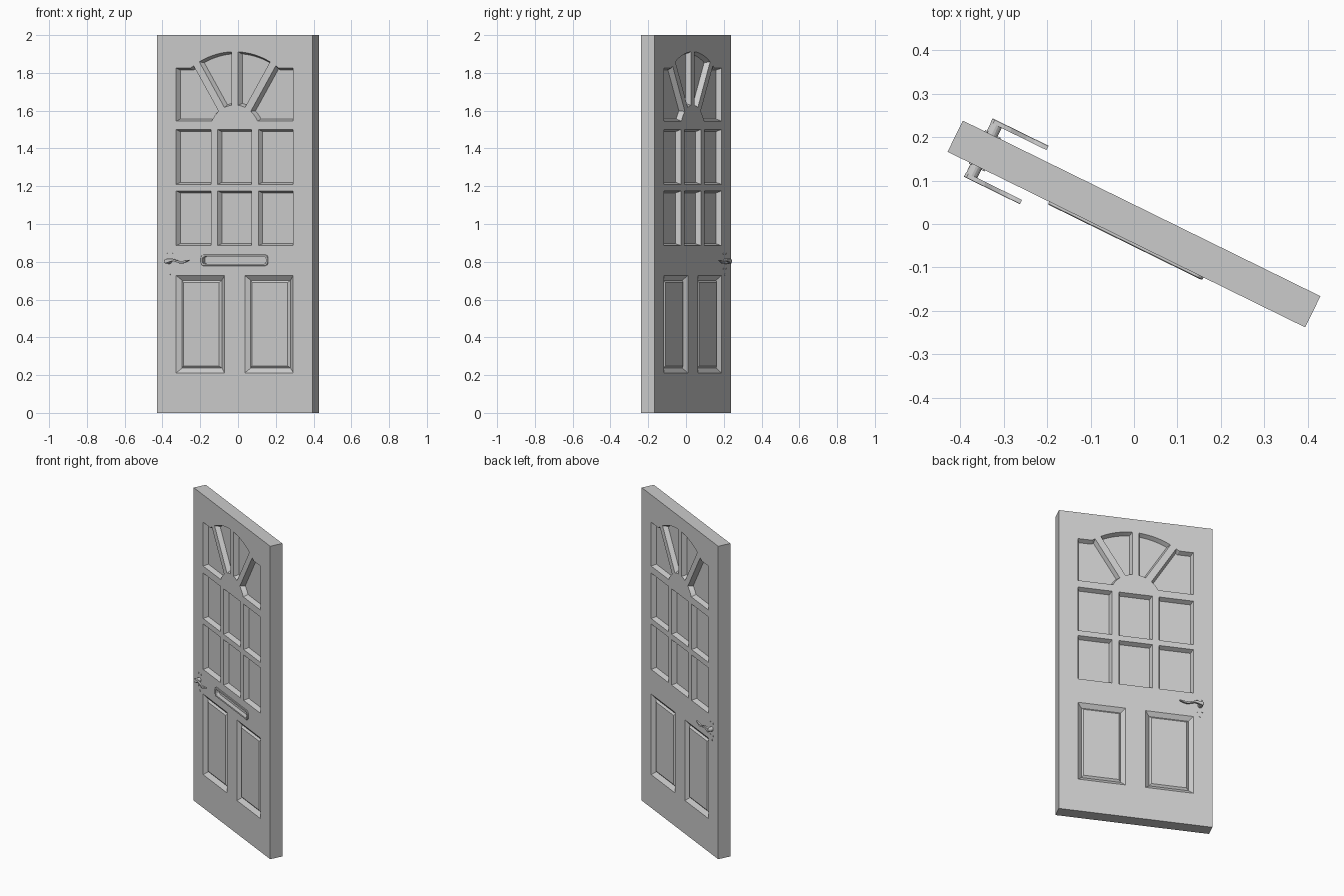
import bpy, bmesh
from math import sin, cos, asin, acos, pi, radians
from mathutils import Vector

if "Cube" in bpy.data.objects:
    bpy.data.objects.remove(bpy.data.objects["Cube"], do_unlink=True)

TURN = radians(-26.15)      # the door stands ajar
HALF_W, HALF_T, HEIGHT = 0.459, 0.04, 2.0

grey = bpy.data.materials.new("plain grey")
grey.use_nodes = True
colour = (0.6, 0.6, 0.6, 1)
grey.diffuse_color = colour
grey.node_tree.nodes["Principled BSDF"].inputs["Base Color"].default_value = colour


def finish(name, bm):
    """Turn a bmesh into a turned grey object."""
    bmesh.ops.recalc_face_normals(bm, faces=bm.faces)
    mesh = bpy.data.meshes.new(name)
    bm.to_mesh(mesh)
    bm.free()
    mesh.materials.append(grey)
    obj = bpy.data.objects.new(name, mesh)
    bpy.context.collection.objects.link(obj)
    obj.rotation_euler.z = TURN
    return obj


def offset(points, d):
    """Shrink an outline by d with mitred corners."""
    pts = [Vector(p) for p in points]
    n = len(pts)
    if sum(pts[i - 1].cross(pts[i]) for i in range(n)) < 0:
        pts.reverse()
    result = []
    for i, p in enumerate(pts):
        e1 = (p - pts[i - 1]).normalized()
        e2 = (pts[(i + 1) % n] - p).normalized()
        n1, n2 = Vector((-e1.y, e1.x)), Vector((-e2.y, e2.x))
        result.append(p + d * (n1 + n2) / (1 + n1.dot(n2)))
    return result


def loft(bm, points, steps, side=-1, ring=False):
    """Stack outlines; each step is (inset, depth below the door face)."""
    rings = [[bm.verts.new((p.x, side * (HALF_T - depth), p.y))
              for p in offset(points, inset)] for inset, depth in steps]
    pairs = list(zip(rings, rings[1:]))
    if ring:
        pairs.append((rings[-1], rings[0]))
    else:
        bm.faces.new(rings[0])
        bm.faces.new(rings[-1])
    for a, b in pairs:
        for i in range(len(a)):
            bm.faces.new((a[i - 1], a[i], b[i], b[i - 1]))


def rect(u0, u1, z0, z1):
    return [(u0, z0), (u1, z0), (u1, z1), (u0, z1)]


def arc(r, a0, a1, n, u=0.0, z=0.0):
    """Arc points, with angles measured from straight up."""
    angles = [a0 + (a1 - a0) * i / n for i in range(n + 1)]
    return [(u + r * sin(a), z + r * cos(a)) for a in angles]


def rounded(w, h, r, z):
    """Rounded rectangle centred on u = 0."""
    pts = []
    for k, (su, sz) in enumerate([(1, 1), (1, -1), (-1, -1), (-1, 1)]):
        pts += arc(r, k * pi / 2, (k + 1) * pi / 2, 4,
                   su * (w - r), z + sz * (h - r))
    return pts


def mirrored(points):
    return [(-u, z) for u, z in points]


# Window outlines: two rows of three panes
windows = []
for z0, z1 in ((0.885, 1.175), (1.21, 1.5)):
    for u0, u1 in ((-0.345, -0.14), (-0.1, 0.1), (0.14, 0.345)):
        windows.append(rect(u0, u1, z0, z1))

# Fanlight outlines: radial bars around one centre
HUB, OUTER, INNER, BAR = 1.48, 0.432, 0.15, 0.02
SPOKE, SILL, SHOULDER = radians(31.5), 1.545, 1.825
out_gap, in_gap = asin(BAR / OUTER), asin(BAR / INNER)
middle = (arc(OUTER, out_gap, SPOKE - out_gap, 8, z=HUB)
          + arc(INNER, SPOKE - in_gap, in_gap, 3, z=HUB))
flank = ([(0.345, SILL), (0.345, SHOULDER)]
         + arc(OUTER, acos((SHOULDER - HUB) / OUTER), SPOKE + out_gap, 1, z=HUB)
         + arc(INNER, SPOKE + in_gap, acos((SILL - HUB) / INNER), 4, z=HUB))
windows += [middle, mirrored(middle), flank, mirrored(flank)]

# Recess cutter for both faces
cut = bmesh.new()
for side in (-1, 1):
    for outline in windows:
        loft(cut, outline, [(-0.004, -0.01), (0.011, 0.028)], side)
    for u0, u1 in ((-0.345, -0.06), (0.06, 0.345)):
        loft(cut, rect(u0, u1, 0.212, 0.727),
             [(-0.0125, -0.01), (0.025, 0.02), (0.037, 0.01)], side)
slot = rounded(0.186, 0.019, 0.012, 0.808)
loft(cut, slot, [(0, -0.01), (0, 0.02)])
cutter = finish("recess_cutter", cut)
cutter.hide_render = True

# Door slab
bm = bmesh.new()
loft(bm, rect(-HALF_W, HALF_W, 0, HEIGHT), [(0, 0), (0, 2 * HALF_T)])
door = finish("door_slab", bm)
mod = door.modifiers.new("recesses", 'BOOLEAN')
mod.operation, mod.solver, mod.object = 'DIFFERENCE', 'EXACT', cutter
bpy.context.view_layer.objects.active = door
bpy.ops.object.modifier_apply(modifier=mod.name)
bpy.data.objects.remove(cutter, do_unlink=True)

# Letter plate frame
bm = bmesh.new()
loft(bm, rounded(0.198, 0.03, 0.02, 0.808),
     [(0, 0.003), (0, -0.005), (0.002, -0.007), (0.011, -0.007), (0.011, 0.003)],
     ring=True)
finish("letter_plate", bm)

# Handles: spindle, wavy lever and small fixings on each face
PIVOT_U, PIVOT_Z = -0.385, 0.803
spine = [(-0.368, 0.808, 0.009), (-0.35, 0.81, 0.006), (-0.33, 0.804, 0.005),
         (-0.31, 0.798, 0.006), (-0.29, 0.798, 0.006), (-0.272, 0.804, 0.005),
         (-0.256, 0.808, 0.002)]
lever = (arc(0.015, 1.2 * pi, 1.8 * pi, 6, PIVOT_U, PIVOT_Z)
         + [(u, z + h) for u, z, h in spine]
         + [(u, z - h) for u, z, h in reversed(spine)])


def disc(u, z, r, n=12):
    return arc(r, 0, 2 * pi * (n - 1) / n, n - 1, u, z)


for side, label in ((-1, "front"), (1, "back")):
    bm = bmesh.new()
    loft(bm, lever, [(0, -0.024), (0, -0.034), (0.001, -0.035)], side)
    finish(label + "_lever", bm)

    bm = bmesh.new()
    loft(bm, disc(PIVOT_U, PIVOT_Z, 0.014, 16), [(0, 0.002), (0, -0.025)], side)
    finish(label + "_spindle", bm)

    bm = bmesh.new()
    for du, z in ((-0.014, 0.842), (0.018, 0.842), (-0.014, 0.762), (0.018, 0.762)):
        loft(bm, disc(PIVOT_U + du, z, 0.004), [(0, 0.002), (0, -0.003)], side)
    loft(bm, disc(PIVOT_U, 0.733, 0.006), [(0, 0.002), (0, -0.002)], side)
    finish(label + "_handle_fixings", bm)
